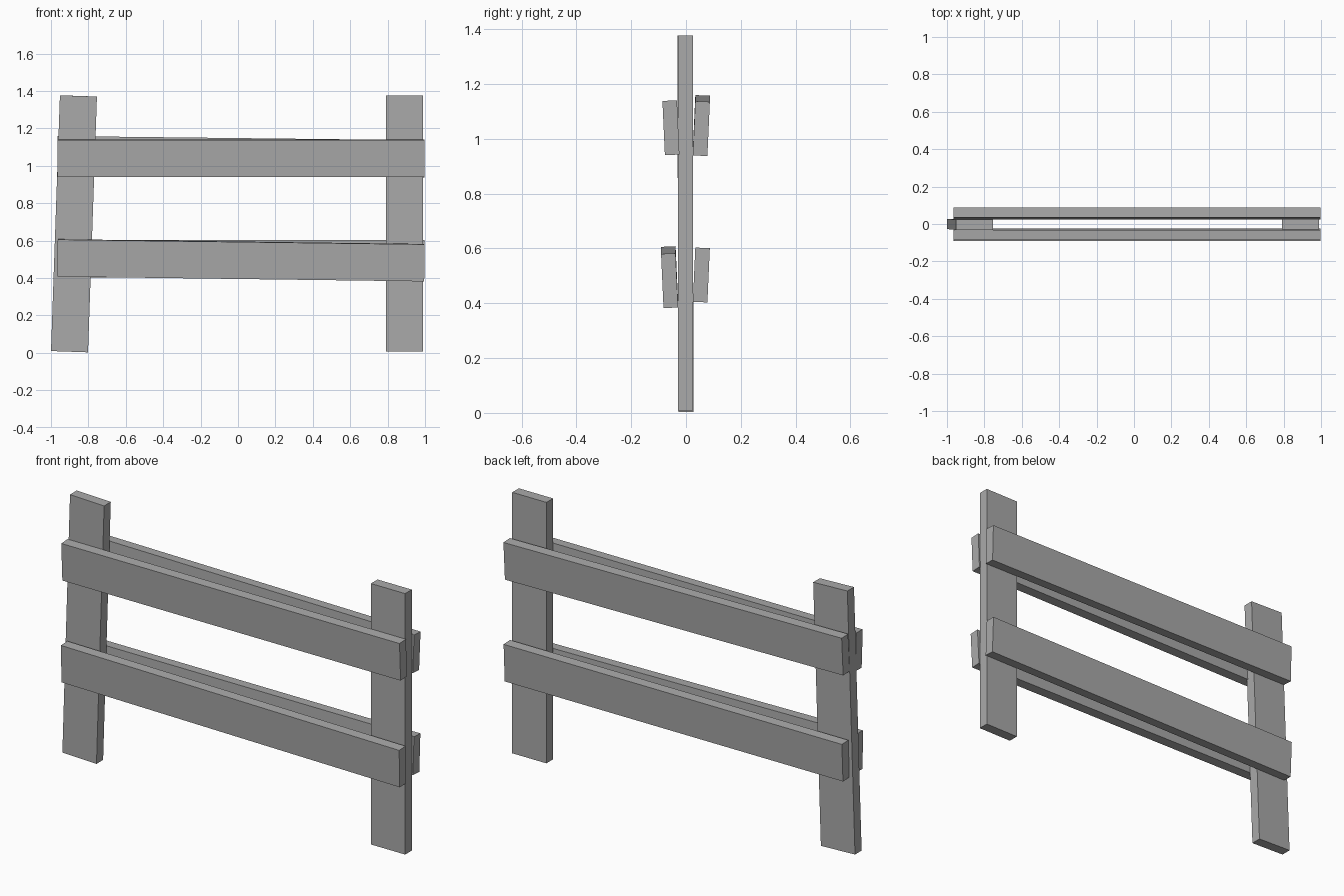
import bpy
import math
from mathutils import Euler

if "Cube" in bpy.data.objects:
    bpy.data.objects.remove(bpy.data.objects["Cube"])

# One weathered grey for all boards
grey = bpy.data.materials.new("weathered_grey")
grey.diffuse_color = (0.4, 0.4, 0.4, 1)
grey.use_nodes = True
grey.node_tree.nodes["Principled BSDF"].inputs["Base Color"].default_value = grey.diffuse_color


def board(name, size, centre, tilt):
    """Flat-faced board of a given size, tilted in degrees about its centre."""
    bpy.ops.mesh.primitive_cube_add(size=1)
    ob = bpy.context.object
    ob.name = name
    ob.scale = size
    ob.location = centre
    ob.rotation_euler = Euler([math.radians(a) for a in tilt])
    ob.data.materials.append(grey)


# Upright posts, the left one leaning inward
POST = (0.198, 0.055, 1.368)
board("left_post", POST, (-0.877, -0.002, 0.69), (0.2, 2.0, 0))
board("right_post", POST, (0.891, -0.002, 0.692), (0, 0, 0))

# Rails nailed on both sides: side (-1 front, 1 back), y offset, height, slope
rails = [
    ("upper_front_rail", -1, 0.055, 1.040, 0.0),
    ("upper_back_rail", 1, 0.056, 1.048, 0.65),
    ("lower_front_rail", -1, 0.060, 0.495, 0.75),
    ("lower_back_rail", 1, 0.056, 0.503, 0.0),
]
for name, side, offset, height, slope in rails:
    board(name, (1.962, 0.053, 0.198), (0.016, side * offset, height),
          (-side * 2.6, slope, 0))
